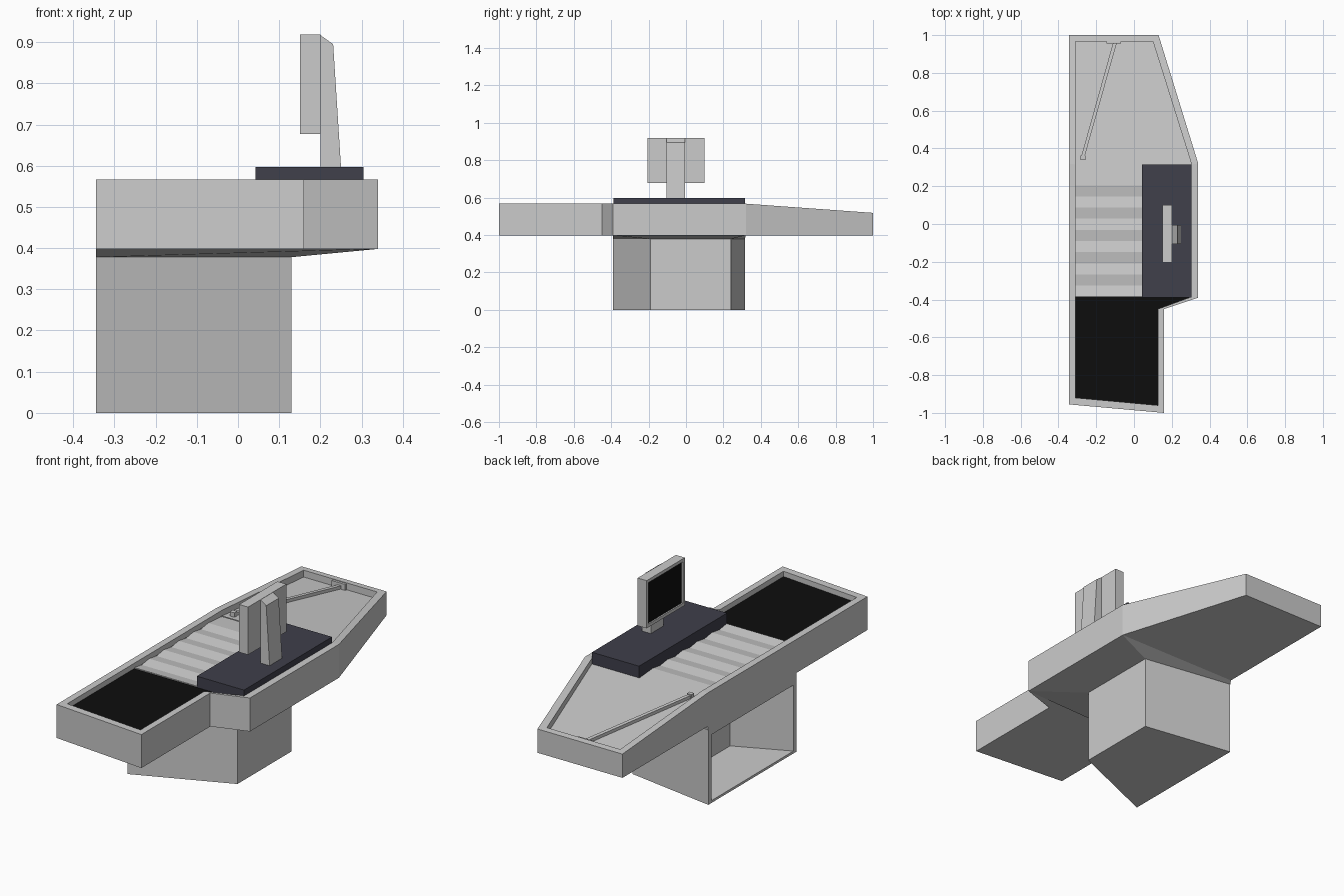
import bpy, bmesh

if "Cube" in bpy.data.objects:
    bpy.data.objects.remove(bpy.data.objects["Cube"])

def material(name, rgb):
    m = bpy.data.materials.new(name)
    m.diffuse_color = (*rgb, 1)
    m.use_nodes = True
    m.node_tree.nodes["Principled BSDF"].inputs["Base Color"].default_value = m.diffuse_color
    return m

BLACK = material("black", (0.004, 0.004, 0.004))
SLATE = material("slate", (0.05, 0.05, 0.07))

def make(name, verts, faces, mat=None):
    bm = bmesh.new()
    vs = [bm.verts.new(v) for v in verts]
    for f in faces:
        bm.faces.new([vs[i] for i in f])
    bmesh.ops.recalc_face_normals(bm, faces=bm.faces[:])
    me = bpy.data.meshes.new(name)
    bm.to_mesh(me)
    bm.free()
    ob = bpy.data.objects.new(name, me)
    bpy.context.collection.objects.link(ob)
    if mat:
        me.materials.append(mat)
    return ob

def loft(name, loops, start=True, end=True, mat=None, extra=()):
    """Skin equal-length loops, optionally capping either end."""
    n = len(loops[0])
    faces = [(k*n + i, k*n + (i+1) % n, (k+1)*n + (i+1) % n, (k+1)*n + i)
             for k in range(len(loops)-1) for i in range(n)]
    if start:
        faces.append(tuple(range(n)))
    if end:
        faces.append(tuple(range((len(loops)-1)*n, len(loops)*n)))
    return make(name, [v for l in loops for v in l], faces + list(extra), mat)

def at_z(pts, z):
    return [(x, y, z(y) if callable(z) else z) for x, y in pts]

def box(name, x0, x1, y0, y1, z0, z1, mat=None):
    pts = [(x0, y0), (x1, y0), (x1, y1), (x0, y1)]
    return loft(name, [at_z(pts, z0), at_z(pts, z1)], mat=mat)

def top_z(y):
    return 0.567 - max(0, y - 0.32) * 0.072

def floor_z(y):
    return 0.538 - max(0, y - 0.315) * 0.08

# Counter rim and shell, with flat undersides at both ends
outer = [(-.345, 1), (.13, 1), (.34, .32), (.34, -.39), (.16, -.45),
         (.16, -1), (-.345, -.955), (-.345, -.39), (-.345, .32)]
inner = [(-.31, .967), (.1, .967), (.305, .315), (.305, -.385), (.127, -.45),
         (.127, -.96), (-.31, -.92), (-.31, -.385), (-.31, .315)]
loft("counter_shell", [at_z(outer, .398), at_z(outer, top_z), at_z(inner, top_z),
                       at_z(inner, floor_z)], False, False,
     extra=[(0, 1, 2, 8), (3, 4, 5, 6, 7)])

# Floors of the packing end and the front well
make("packing_floor", at_z([inner[i] for i in (0, 1, 2, 8)], floor_z), [(0, 1, 2, 3)])
make("front_well_floor", at_z(inner[3:8], .54), [range(5)], BLACK)

# Zigzag conveyor belt
ys = [.315, .205] + [.205 - .059*i for i in range(1, 11)]
ys[-1] = -.385
belt = [(x, y, .545 if i % 2 else .536) for i, y in enumerate(ys) for x in (-.31, .305)]
make("conveyor_belt", belt, [(2*i, 2*i+1, 2*i+3, 2*i+2) for i in range(len(ys)-1)])
make("belt_front_edge", [(-.31, -.385, .535), (.305, -.385, .535),
                         (.305, -.385, .545), (-.31, -.385, .545)], [(0, 1, 2, 3)])

# Pedestal with flared top and an open cubby on the left
foot = [(-.345, -.39), (.13, -.19), (.13, .24), (-.345, .315)]
flare = [(-.345, -.39), (.34, -.39), (.34, .32), (-.345, .32)]
ya, yb, z0, z1 = -.365, .29, .012, .345
mouth = [(-.345, ya, z0), (-.345, yb, z0), (-.345, yb, z1), (-.345, ya, z1)]
back = [(-.075, -.245, z0), (-.075, .247, z0), (-.075, .247, z1), (-.075, -.245, z1)]
verts = at_z(foot, 0) + at_z(foot, .378) + at_z(flare, .398) + mouth + back
faces = [(0, 1, 2, 3)]
for a in (0, 4):
    faces += [(a+i, a+i+1, a+i+5, a+i+4) for i in range(3)]
faces += [(7, 4, 8, 11)]
frame = [0, 3, 7, 4]
for i in range(4):
    j = (i+1) % 4
    faces += [(frame[i], frame[j], 12+j, 12+i), (12+i, 12+j, 16+j, 16+i)]
faces.append((16, 17, 18, 19))
make("pedestal", verts, faces)

# Cashier ledge
box("cashier_ledge", .042, .305, -.388, .315, .53, .597, SLATE)

# Monitor post
post = [(.2, .597), (.25, .597), (.231, .895), (.2, .917)]
loft("monitor_post", [[(x, y, z) for x, z in post] for y in (-.105, -.005)])

# Monitor casing with recessed screen
def panel(x, d):
    return [(x, -.205+d, .677+d), (x, .1-d, .677+d), (x, .1-d, .918-d), (x, -.205+d, .918-d)]

loft("monitor_casing", [panel(.2, 0), panel(.15, 0), panel(.15, .016), panel(.157, .016)], True, False)
make("monitor_screen", panel(.157, .016), [(0, 1, 2, 3)], BLACK)

# Diverter bar with its pivot and end bracket
bar = [(-.112, .955), (-.092, .955), (-.262, .355), (-.28, .355)]
loft("diverter_bar", [at_z(bar, lambda y: floor_z(y) + .002),
                      at_z(bar, lambda y: floor_z(y) + .018)])
box("diverter_pivot", -.284, -.258, .34, .362, .53, .558)
box("diverter_bracket", -.145, -.07, .955, .968, .48, .517)
